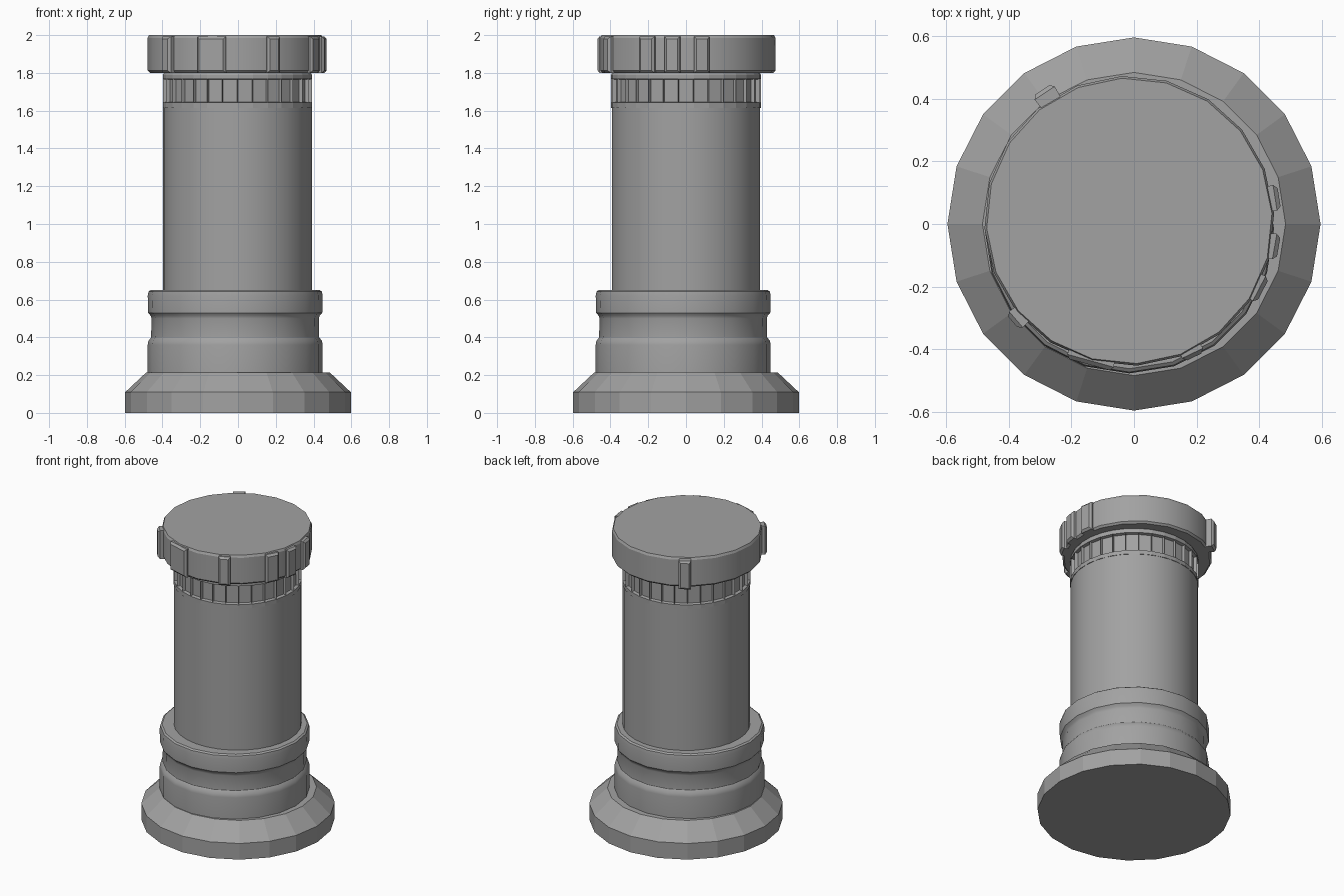
import bpy, bmesh, math
from mathutils import Vector

cube = bpy.data.objects.get("Cube")
if cube:
    bpy.data.objects.remove(cube, do_unlink=True)

GREY = (0.36, 0.36, 0.36, 1)
stone = bpy.data.materials.new("grey stone")
stone.use_nodes = True
stone.diffuse_color = GREY
stone.node_tree.nodes["Principled BSDF"].inputs["Base Color"].default_value = GREY


def finish(bm, name, smooth=None):
    """Turn a bmesh into a named, coloured object."""
    bmesh.ops.recalc_face_normals(bm, faces=bm.faces[:])
    mesh = bpy.data.meshes.new(name)
    bm.to_mesh(mesh)
    bm.free()
    mesh.materials.append(stone)
    obj = bpy.data.objects.new(name, mesh)
    bpy.context.collection.objects.link(obj)
    if smooth:
        bpy.ops.object.select_all(action='DESELECT')
        obj.select_set(True)
        bpy.context.view_layer.objects.active = obj
        bpy.ops.object.shade_smooth_by_angle(angle=math.radians(smooth))
    return obj


def lathe(profile, sides, centre=(0, 0), turn=0):
    """Closed turned solid from (radius, height) points."""
    bm = bmesh.new()
    rings = []
    for r, z in profile:
        ring = []
        for i in range(sides):
            a = math.radians(turn) + math.tau * i / sides
            ring.append(bm.verts.new((centre[0] + r * math.cos(a),
                                      centre[1] + r * math.sin(a), z)))
        rings.append(ring)
    for low, high in zip(rings, rings[1:]):
        for i in range(sides):
            j = (i + 1) % sides
            bm.faces.new((low[i], low[j], high[j], high[i]))
    bm.faces.new(rings[0][::-1])
    bm.faces.new(rings[-1])
    return bm


# Wide flared foot
finish(lathe([(0.597, 0), (0.597, 0.11), (0.485, 0.215)], 20), "base")

# Moulded plinth with a soft waist
plinth = [(0.463, 0.21), (0.463, 0.36), (0.46, 0.38), (0.445, 0.40),
          (0.443, 0.50), (0.448, 0.515), (0.461, 0.53), (0.463, 0.62),
          (0.459, 0.642), (0.448, 0.65)]
finish(lathe(plinth, 20, (-0.015, -0.015)), "plinth", 35)

# Column shaft
finish(lathe([(0.394, 0.64), (0.394, 1.63)], 30, (-0.003, 0)), "column", 30)

# Band below the cap with a ring of sunken panels
bm = lathe([(0.397, 1.615), (0.397, 1.642), (0.397, 1.768), (0.397, 1.79),
            (0.385, 1.81)], 30, (-0.003, 0), 6)
panels = [f for f in bm.faces if 1.69 < f.calc_center_median().z < 1.72]
bmesh.ops.inset_individual(bm, faces=panels, thickness=0.012)
bmesh.ops.inset_individual(bm, faces=panels, thickness=0.006, depth=-0.02)
finish(bm, "panel_band")

# Round cap
CAP = Vector((-0.015, 0.01, 0))
finish(lathe([(0.452, 1.80), (0.464, 1.812), (0.464, 1.985), (0.457, 2.0)],
             20, CAP, 3), "cap", 20)


def cap_block(name, start, end, outer):
    """Bevelled wedge standing out of the cap between two angles."""
    bm = bmesh.new()
    corners = [(0.42, start), (outer, start), (outer, end), (0.42, end)]
    loops = []
    for z in (1.80, 1.993):
        loops.append([bm.verts.new(CAP + Vector((r * math.cos(math.radians(a)),
                                                r * math.sin(math.radians(a)), z)))
                      for r, a in corners])
    for i in range(4):
        j = (i + 1) % 4
        bm.faces.new((loops[0][i], loops[0][j], loops[1][j], loops[1][i]))
    bm.faces.new(loops[0][::-1])
    bm.faces.new(loops[1])
    outer_edges = [e for e in bm.edges
                   if all((v.co.xy - CAP.xy).length > 0.45 for v in e.verts)]
    bmesh.ops.bevel(bm, geom=outer_edges, offset=0.013, segments=1,
                    affect='EDGES')
    finish(bm, name)


# Irregularly spaced blocks round the rim: start angle, end angle, reach
blocks = [(119, 128, 0.505), (217, 225, 0.495), (245, 264, 0.484),
          (291, 300, 0.484), (327, 338, 0.484), (345, 355, 0.487),
          (4, 14, 0.487)]
for n, (start, end, outer) in enumerate(blocks, 1):
    cap_block(f"cap_block_{n}", start, end, outer)
